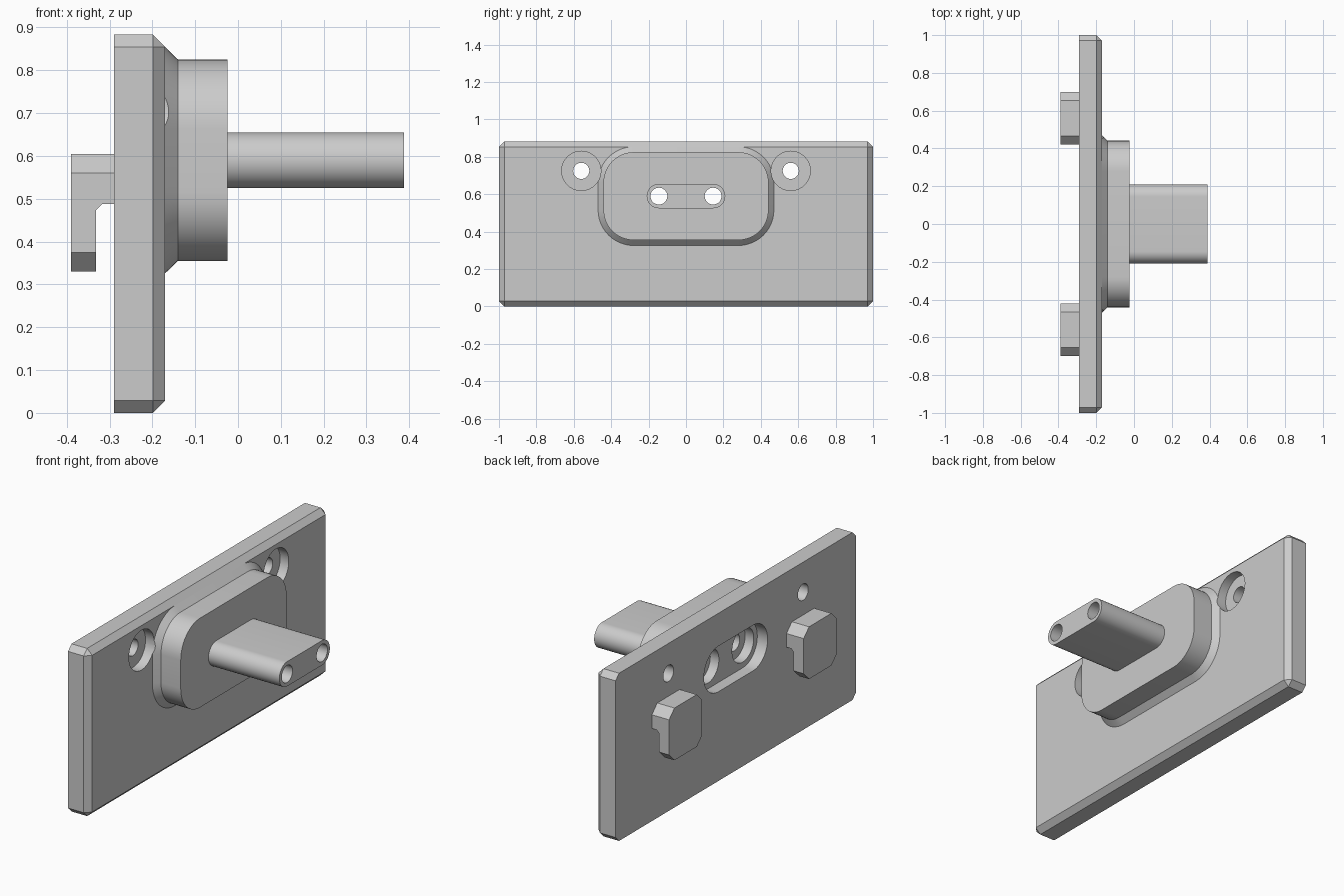
import bpy, bmesh, math
from mathutils import Matrix

if "Cube" in bpy.data.objects:
    bpy.data.objects.remove(bpy.data.objects["Cube"])

grey = bpy.data.materials.new("plain_grey")
grey.use_nodes = True
colour = (0.6, 0.6, 0.6, 1)
grey.diffuse_color = colour
grey.node_tree.nodes["Principled BSDF"].inputs["Base Color"].default_value = colour

AXIS_Z = 0.59      # height of the boss and stem centre line
BORE_Y = 0.145     # sideways offset of the two bores
MOUNT_Y = 0.56     # sideways offset of the screw holes and hooks
BACK, FACE = -0.29, -0.17


def finish(name, bm):
    bmesh.ops.recalc_face_normals(bm, faces=bm.faces)
    mesh = bpy.data.meshes.new(name)
    bm.to_mesh(mesh)
    bm.free()
    mesh.materials.append(grey)
    obj = bpy.data.objects.new(name, mesh)
    bpy.context.collection.objects.link(obj)
    return obj


def box(name, x0, x1, y0, y1, z0, z1, chamfer=0, pick=None):
    """Box with an optional flat chamfer on the edges chosen by pick."""
    bm = bmesh.new()
    centre = Matrix.Translation(((x0 + x1) / 2, (y0 + y1) / 2, (z0 + z1) / 2))
    bmesh.ops.create_cube(bm, size=1, matrix=centre @ Matrix.Diagonal((x1 - x0, y1 - y0, z1 - z0, 1)))
    if chamfer:
        edges = [e for e in bm.edges if pick(e.verts[0].co, e.verts[1].co)]
        bmesh.ops.bevel(bm, geom=edges, offset=chamfer, segments=1, affect='EDGES')
    return finish(name, bm)


def rounded_loft(name, sections, y=0, z=AXIS_Z, steps=12):
    """Skin rounded rectangles (x, half width, half height, radius) along x."""
    bm = bmesh.new()
    rings = []
    for x, hy, hz, r in sections:
        ring = []
        for q, (sy, sz) in enumerate([(1, 1), (-1, 1), (-1, -1), (1, -1)]):
            for i in range(steps + 1):
                a = math.pi / 2 * (q + i / steps)
                ring.append(bm.verts.new((x, y + sy * (hy - r) + r * math.cos(a),
                                          z + sz * (hz - r) + r * math.sin(a))))
        rings.append(ring)
    n = len(rings[0])
    for a, b in zip(rings, rings[1:]):
        for i in range(n):
            bm.faces.new((a[i], a[(i + 1) % n], b[(i + 1) % n], b[i]))
    bm.faces.new(rings[0])
    bm.faces.new(rings[-1])
    bmesh.ops.remove_doubles(bm, verts=bm.verts, dist=1e-5)
    return finish(name, bm)


def bore(x0, x1, y, z, r):
    return rounded_loft("bore_cutter", [(x0, r, r, r), (x1, r, r, r)], y, z, 10)


def combine(target, other, operation):
    mod = target.modifiers.new("combine", 'BOOLEAN')
    mod.operation, mod.solver, mod.object = operation, 'EXACT', other
    bpy.ops.object.select_all(action='DESELECT')
    bpy.context.view_layer.objects.active = target
    target.select_set(True)
    bpy.ops.object.modifier_apply(modifier=mod.name)
    bpy.data.objects.remove(other)


def smooth(obj):
    bpy.ops.object.select_all(action='DESELECT')
    bpy.context.view_layer.objects.active = obj
    obj.select_set(True)
    bpy.ops.object.shade_smooth_by_angle(angle=math.radians(30))


def along_x(a, b):
    return abs(a.x - b.x) > 0.01


# Wall plate, chamfered round its face and at its four corners
plate = box("mounting_plate", BACK, FACE, -1, 1, 0, 0.883, 0.029,
            lambda a, b: along_x(a, b) or min(a.x, b.x) > FACE - 0.01)

# Boss with a sloped foot, then the flat-oval stem
boss = rounded_loft("boss", [(FACE - 0.005, 0.47, 0.264, 0.19), (FACE, 0.47, 0.264, 0.19),
                             (-0.14, 0.441, 0.235, 0.161), (-0.025, 0.441, 0.235, 0.161)])
stem = rounded_loft("stem", [(-0.05, 0.21, 0.065, 0.065), (0.388, 0.21, 0.065, 0.065)])
combine(plate, boss, 'UNION')
combine(plate, stem, 'UNION')

# Oval recess in the back
slot = rounded_loft("slot_cutter", [(BACK - 0.05, 0.265, 0.12, 0.12), (BACK + 0.06, 0.265, 0.12, 0.12)])
combine(plate, slot, 'DIFFERENCE')

for side in (-1, 1):
    # Stem bores with a counterbore inside the recess
    combine(plate, bore(BACK, BACK + 0.11, side * BORE_Y, AXIS_Z, 0.09), 'DIFFERENCE')
    combine(plate, bore(BACK, 0.5, side * BORE_Y, AXIS_Z, 0.045), 'DIFFERENCE')
    # Screw holes, counterbored from the face
    combine(plate, bore(FACE - 0.05, -0.1, side * MOUNT_Y, 0.725, 0.105), 'DIFFERENCE')
    combine(plate, bore(BACK - 0.1, 0, side * MOUNT_Y, 0.725, 0.043), 'DIFFERENCE')
smooth(plate)

# Two hooks on the back, notched underneath
for side, name in ((-1, "right_hook"), (1, "left_hook")):
    y = side * MOUNT_Y
    hook = box(name, -0.39, BACK, y - 0.138, y + 0.138, 0.33, 0.605, 0.045, along_x)
    notch = box("notch_cutter", -0.332, BACK + 0.1, y - 0.3, y + 0.3, 0.2, 0.488, 0.015,
                lambda a, b: max(a.x, b.x) < -0.3 and min(a.z, b.z) > 0.4)
    combine(hook, notch, 'DIFFERENCE')
